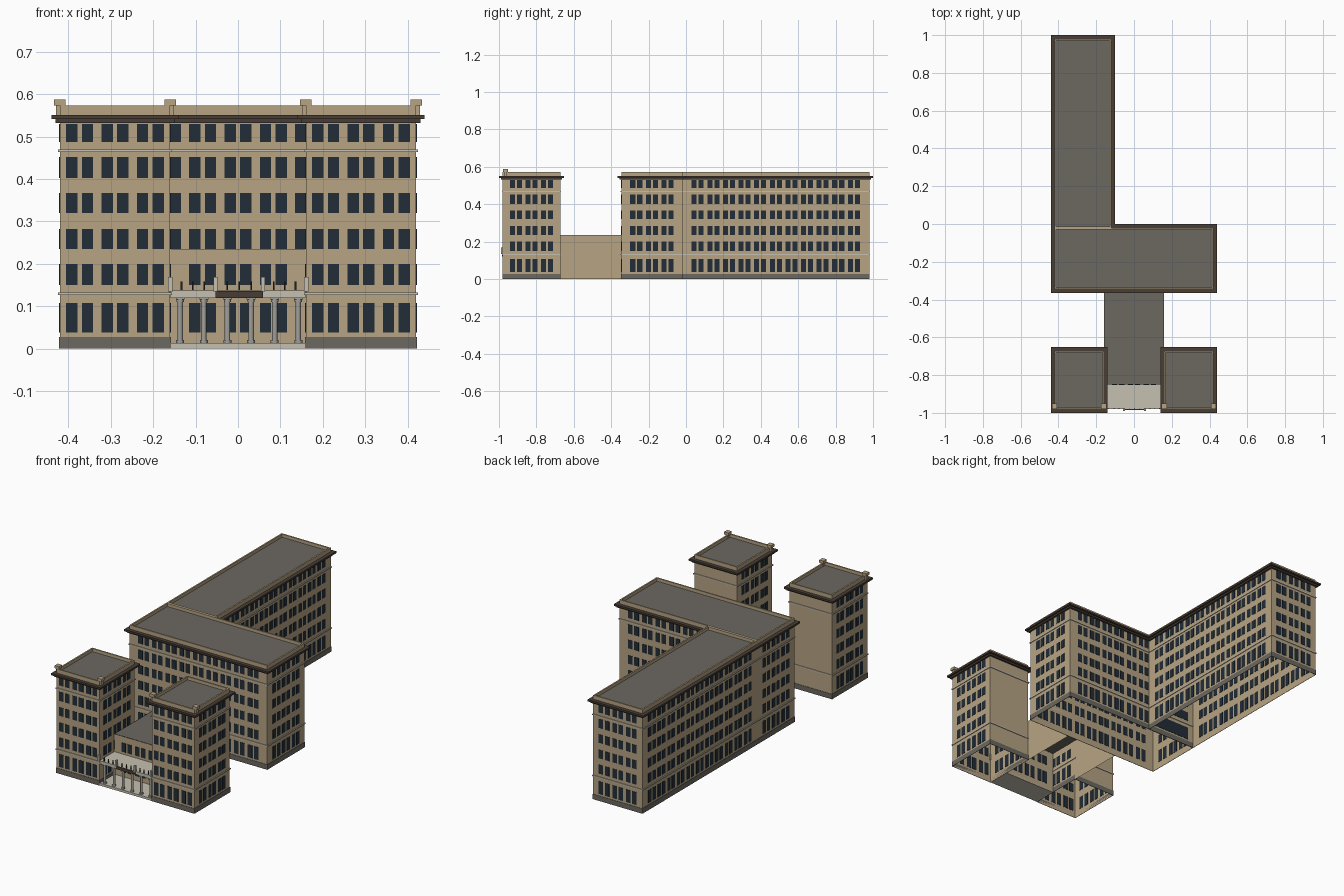
import bpy
import bmesh
from mathutils import Matrix, Vector

cube = bpy.data.objects.get("Cube")
if cube:
    bpy.data.objects.remove(cube, do_unlink=True)


def material(name, rgb):
    m = bpy.data.materials.new(name)
    m.use_nodes = True
    m.diffuse_color = (*rgb, 1)
    m.node_tree.nodes["Principled BSDF"].inputs["Base Color"].default_value = (*rgb, 1)
    return m


WALL = material("tan brick", (0.47, 0.37, 0.23))
GLASS = material("dark glass", (0.016, 0.026, 0.038))
CORNICE = material("brown cornice", (0.065, 0.047, 0.036))
GREY = material("grey roof and plinth", (0.15, 0.14, 0.12))
STONE = material("pale stone", (0.56, 0.53, 0.44))
COLUMN = material("grey stone", (0.36, 0.35, 0.32))
IRON = material("black iron", (0.015, 0.015, 0.017))


def finish(name, bm, mat):
    bmesh.ops.recalc_face_normals(bm, faces=bm.faces)
    mesh = bpy.data.meshes.new(name)
    bm.to_mesh(mesh)
    bm.free()
    mesh.materials.append(mat)
    obj = bpy.data.objects.new(name, mesh)
    bpy.context.collection.objects.link(obj)
    return obj


def add_box(bm, centre, size):
    matrix = Matrix.Translation(centre) @ Matrix.Diagonal((*size, 1))
    bmesh.ops.create_cube(bm, size=1, matrix=matrix)


def box(name, centre, size, mat):
    bm = bmesh.new()
    add_box(bm, centre, size)
    return finish(name, bm, mat)


def corners(rect, grow, z):
    x0, x1, y0, y1 = rect
    return [(x0 - grow, y0 - grow, z), (x1 + grow, y0 - grow, z),
            (x1 + grow, y1 + grow, z), (x0 - grow, y1 + grow, z)]


def frame(name, rect, inner, outer, z0, z1, mat):
    """Rectangular ring around a block, solid between two offsets."""
    bm = bmesh.new()
    loops = [[bm.verts.new(p) for p in corners(rect, g, z)]
             for g, z in ((outer, z0), (outer, z1), (inner, z1), (inner, z0))]
    for a, b in zip(loops, loops[1:] + loops[:1]):
        for i in range(4):
            j = (i + 1) % 4
            bm.faces.new((a[i], a[j], b[j], b[i]))
    return finish(name, bm, mat)


def shell(name, rect, top, roof_z):
    """Four walls open at the bottom, plus a flat roof."""
    bm = bmesh.new()
    low = [bm.verts.new(p) for p in corners(rect, 0, 0)]
    high = [bm.verts.new(p) for p in corners(rect, 0, top)]
    for i in range(4):
        j = (i + 1) % 4
        bm.faces.new((low[i], low[j], high[j], high[i]))
    finish(name + "_walls", bm, WALL)
    bm = bmesh.new()
    bm.faces.new([bm.verts.new(p) for p in corners(rect, -0.001, roof_z)])
    finish(name + "_roof", bm, GREY)


# Window storeys as (sill, head)
STOREYS = [(0.038, 0.108), (0.15, 0.2), (0.235, 0.282),
           (0.32, 0.367), (0.402, 0.452), (0.487, 0.53)]
PITCH, HALF_GAP, WIN_W = 0.0835, 0.0187, 0.027


def windows(name, rect, sides, storeys):
    """Paired windows, centred on each listed side."""
    x0, x1, y0, y1 = rect
    mid = Vector(((x0 + x1) / 2, (y0 + y1) / 2, 0))
    bm = bmesh.new()
    for side in sides:
        along_x = side in ("front", "back")
        width, depth = (x1 - x0, y1 - y0) if along_x else (y1 - y0, x1 - x0)
        sign = 1 if side in ("back", "left") else -1
        count = int((width - 0.001) / (PITCH + 0.0005))
        for k in range(count):
            for s in (-1, 1):
                t = (k - (count - 1) / 2) * PITCH + s * HALF_GAP
                for z0, z1 in storeys:
                    z, h, d = (z0 + z1) / 2, z1 - z0, sign * depth / 2
                    if along_x:
                        add_box(bm, mid + Vector((t, d, z)), (WIN_W, 0.003, h))
                    else:
                        add_box(bm, mid + Vector((d, t, z)), (0.003, WIN_W, h))
    finish(name + "_windows", bm, GLASS)


def block(name, rect, sides):
    """Full-height building block with plinth, bands, cornice and parapet."""
    shell(name, rect, 0.551, 0.556)
    windows(name, rect, sides, STOREYS)
    frame(name + "_plinth", rect, 0, 0.002, 0, 0.028, GREY)
    for label, z in (("lower", 0.13), ("upper", 0.467)):
        frame(f"{name}_{label}_band", rect, 0, 0.004, z - 0.003, z + 0.003, STONE)
    frame(name + "_cornice_bed", rect, 0, 0.01, 0.532, 0.541, CORNICE)
    frame(name + "_cornice", rect, -0.002, 0.02, 0.541, 0.551, CORNICE)
    frame(name + "_parapet", rect, -0.008, 0, 0.551, 0.573, WALL)


# Main blocks
ALL = ("front", "back", "left", "right")
block("main_block", (-0.42, 0.42, -0.345, -0.02), ALL)
block("rear_wing", (-0.42, -0.12, -0.02, 0.98), ALL)
for name, x0, x1 in (("right_tower", -0.42, -0.16), ("left_tower", 0.16, 0.42)):
    block(name, (x0, x1, -0.98, -0.672), ("front", "left", "right"))
    # Capped parapet posts on the front corners
    for label, x in (("right", x0), ("left", x1)):
        box(f"{name}_{label}_post", (x, -0.965, 0.562), (0.018, 0.018, 0.022), WALL)
        box(f"{name}_{label}_post_cap", (x, -0.965, 0.5805), (0.027, 0.027, 0.015), WALL)

# Low entrance hall between the towers
hall = (-0.16, 0.16, -0.85, -0.345)
shell("entrance_hall", hall, 0.235, 0.235)
windows("entrance_hall", hall, ("front", "back"), STOREYS[:2])

# Portico
box("portico_floor", (0, -0.915, 0.0065), (0.318, 0.13, 0.013), STONE)
box("portico_roof", (0, -0.915, 0.1285), (0.318, 0.13, 0.017), STONE)
box("portico_sign_panel", (0.003, -0.982, 0.1285), (0.113, 0.006, 0.016), CORNICE)


def column(name, x, y):
    bm = bmesh.new()
    for z, r, h in ((0.017, 0.0095, 0.008), (0.067, 0.0065, 0.092), (0.1135, 0.0085, 0.006)):
        bmesh.ops.create_cone(bm, cap_ends=True, segments=12, radius1=r, radius2=r,
                              depth=h, matrix=Matrix.Translation((x, y, z)))
    add_box(bm, (x, y, 0.118), (0.021, 0.021, 0.005))
    finish(name, bm, COLUMN)


for i in range(6):
    column(f"portico_column_{i + 1}", 0.003 + (i - 2.5) * 0.0557, -0.965)

# Balcony piers and iron balusters
piers = (-0.16, -0.053, 0.059, 0.161)
for i, x in enumerate(piers):
    box(f"balcony_pier_{i + 1}", (x, -0.982, 0.152), (0.01, 0.014, 0.035), STONE)
bm = bmesh.new()
for a, b in zip(piers, piers[1:]):
    for k in (1, 2, 3):
        add_box(bm, (a + (b - a) * k / 4, -0.975, 0.1475), (0.004, 0.004, 0.021))
finish("balcony_balusters", bm, IRON)
